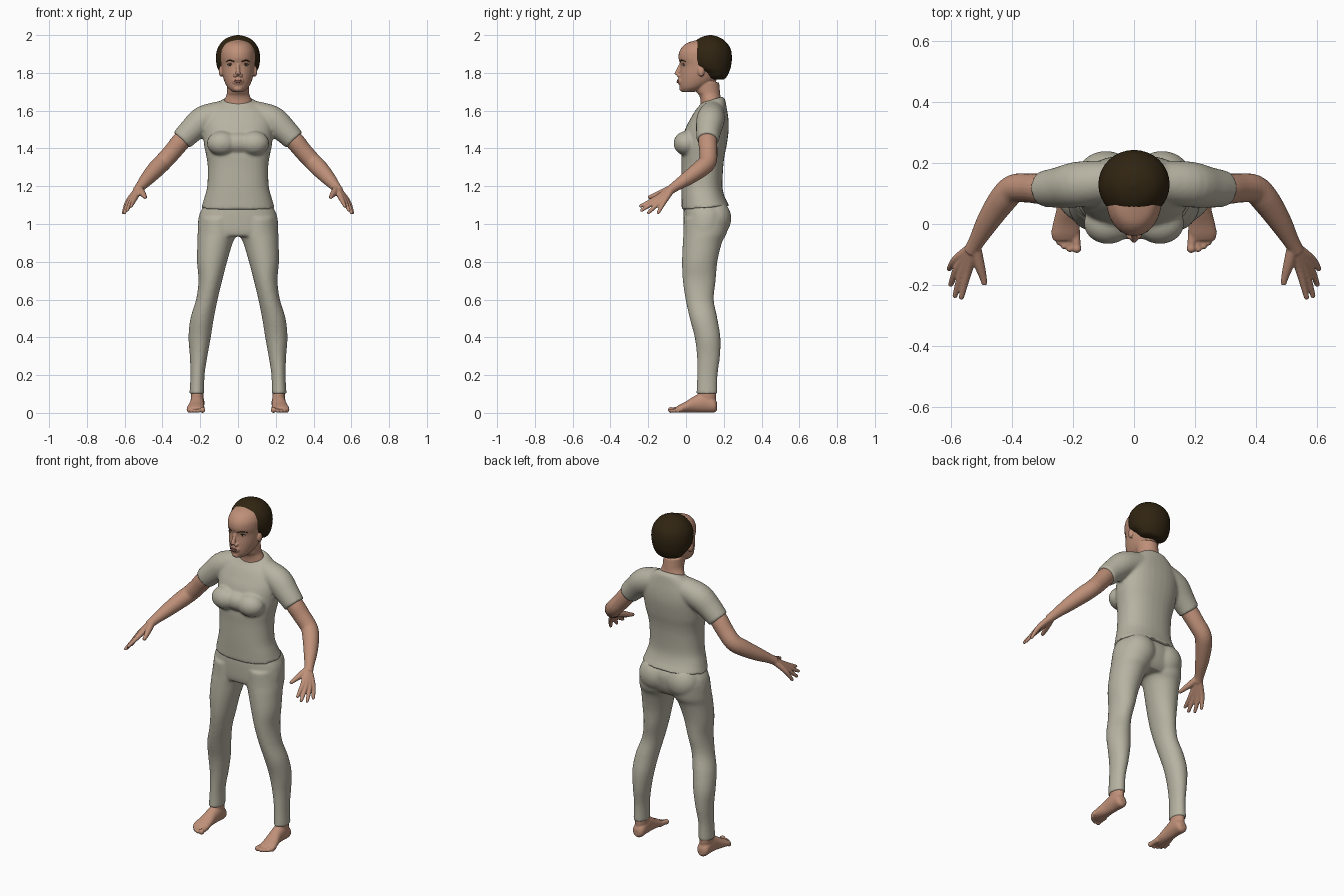
import bpy, bmesh, math
from mathutils import Vector, Matrix

if "Cube" in bpy.data.objects:
    bpy.data.objects.remove(bpy.data.objects["Cube"], do_unlink=True)

X_AXIS, Y_AXIS, Z_AXIS = Vector((1, 0, 0)), Vector((0, 1, 0)), Vector((0, 0, 1))
SIDES = (("left", 1), ("right", -1))


def material(name, colour):
    mat = bpy.data.materials.new(name)
    mat.use_nodes = True
    rgba = (*colour, 1)
    mat.diffuse_color = rgba
    shader = mat.node_tree.nodes["Principled BSDF"]
    shader.inputs["Base Color"].default_value = rgba
    shader.inputs["Roughness"].default_value = 0.8
    return mat


cloth = material("grey cloth", (0.47, 0.45, 0.36))
skin = material("skin", (0.52, 0.28, 0.19))
hair_brown = material("dark brown hair", (0.03, 0.018, 0.006))
lip_red = material("lips", (0.33, 0.14, 0.11))
eye_white = material("eye white", (0.62, 0.56, 0.5))


def smooth_rows(rows, steps):
    """Catmull-Rom interpolation of every column of the rows."""
    out = []
    for i in range(len(rows) - 1):
        p0, p1 = rows[max(i - 1, 0)], rows[i]
        p2, p3 = rows[i + 1], rows[min(i + 2, len(rows) - 1)]
        for k in range(steps):
            t = k / steps
            out.append([b + t / 2 * (c - a + t * (2 * a - 5 * b + 4 * c - d + t * (3 * (b - c) + d - a)))
                        for a, b, c, d in zip(p0, p1, p2, p3)])
    return out + [list(rows[-1])]


def skin_rings(bm, rings):
    verts = [[bm.verts.new(p) for p in ring] for ring in rings]
    n = len(verts[0])
    for lower, upper in zip(verts, verts[1:]):
        for j in range(n):
            k = (j + 1) % n
            bm.faces.new((lower[j], lower[k], upper[k], upper[j]))
    bm.faces.new(verts[0][::-1])
    bm.faces.new(verts[-1])


def ring(centre, a, b, power=2.0, n=32):
    pts = []
    for j in range(n):
        u = math.tau * j / n
        c, s = math.cos(u), math.sin(u)
        pts.append(centre + a * math.copysign(abs(c) ** (2 / power), c)
                   + b * math.copysign(abs(s) ** (2 / power), s))
    return pts


def stack(bm, rows, side=1, power=2.0):
    """Level rings: height, x min, x max, front y, back y, tilt."""
    rings = []
    for z, x0, x1, y0, y1, tilt in smooth_rows(rows, 5):
        centre = Vector((side * (x0 + x1) / 2, (y0 + y1) / 2, z))
        rings.append(ring(centre, X_AXIS * (x1 - x0) / 2, Vector((0, 1, tilt)) * (y1 - y0) / 2, power))
    skin_rings(bm, rings)


def symmetric(rows):
    """Half-width rows become full rows with tilt."""
    return [(r[0], -r[1], r[1], r[2], r[3], r[4] if len(r) > 4 else 0) for r in rows]


def limb(bm, rows, side=1, n=20):
    """Round tube along a path: x, y, z, radius."""
    rows = smooth_rows(rows, 4)
    pts = [Vector((side * r[0], r[1], r[2])) for r in rows]
    rings = []
    for i, p in enumerate(pts):
        t = (pts[min(i + 1, len(pts) - 1)] - pts[max(i - 1, 0)]).normalized()
        a = t.cross(Z_AXIS).normalized()
        rings.append(ring(p, a * rows[i][3], t.cross(a) * rows[i][3], n=n))
    skin_rings(bm, rings)


def blob(bm, centre, radii, side=1):
    place = Matrix.Translation((side * centre[0], centre[1], centre[2]))
    bmesh.ops.create_uvsphere(bm, u_segments=24, v_segments=16, radius=1,
                              matrix=place @ Matrix.Diagonal((*radii, 1)))


def finish(name, bm, mat, voxel=None, relax=5):
    """Make the object; overlapping volumes fuse into one soft surface."""
    bmesh.ops.recalc_face_normals(bm, faces=bm.faces[:])
    mesh = bpy.data.meshes.new(name)
    for f in bm.faces:
        f.smooth = True
    bm.to_mesh(mesh)
    bm.free()
    mesh.materials.append(mat)
    obj = bpy.data.objects.new(name, mesh)
    bpy.context.collection.objects.link(obj)
    if voxel:
        fuse = obj.modifiers.new("fuse", 'REMESH')
        fuse.mode = 'VOXEL'
        fuse.voxel_size = voxel
        fuse.use_smooth_shade = True
        soft = obj.modifiers.new("soften", 'SMOOTH')
        soft.factor = 0.5
        soft.iterations = relax
    return obj


# Shirt: torso, bust and short sleeves
bm = bmesh.new()
stack(bm, symmetric([
    (1.085, .195, -.023, .23, .08), (1.14, .178, -.024, .205, .04), (1.2, .163, -.025, .193),
    (1.3, .16, -.024, .197), (1.36, .168, -.025, .204), (1.42, .18, -.02, .216),
    (1.5, .185, -.005, .226), (1.56, .18, .025, .224), (1.61, .15, .05, .215, .1),
    (1.645, .1, .072, .206, .25), (1.658, .08, .08, .192, .3)]), power=2.3)
blob(bm, (0, 0, 1.43), (.1, .052, .055))
for _, s in SIDES:
    blob(bm, (.085, .002, 1.427), (.08, .068, .065), s)
    limb(bm, [(.08, .14, 1.585, .068), (.18, .13, 1.552, .075),
              (.245, .12, 1.497, .067), (.298, .115, 1.444, .059)], s, 28)
finish("shirt", bm, cloth, .008, 6)

# Trousers: hips, buttocks and legs
bm = bmesh.new()
stack(bm, symmetric([
    (.935, .2, -.005, .185), (.96, .212, -.012, .205), (1.0, .213, -.014, .22),
    (1.05, .205, -.014, .225), (1.085, .188, -.012, .215), (1.12, .165, -.008, .19)]), power=2.3)
for _, s in SIDES:
    blob(bm, (.092, .15, 1.03), (.098, .09, .1), s)
    stack(bm, [
        (1.03, 0, .205, -.012, .23, 0), (.95, .004, .214, -.014, .215, 0),
        (.9, .028, .215, -.017, .19, 0), (.8, .058, .217, -.021, .166, 0),
        (.7, .084, .209, -.017, .157, 0), (.6, .108, .222, -.002, .147, 0),
        (.5, .128, .252, .02, .166, 0), (.4, .144, .262, .046, .182, 0),
        (.3, .162, .255, .058, .18, 0), (.2, .177, .252, .059, .167, 0),
        (.1, .178, .257, .055, .167, 0)], s)
finish("trousers", bm, cloth, .008, 5)

# Arms with palms and fingers
WRIST = (.522, -.072, 1.19, .02)
FINGERS = [((.545, -.155, 1.138), (.566, -.24, 1.095)), ((.562, -.155, 1.125), (.587, -.235, 1.073)),
           ((.576, -.14, 1.117), (.601, -.198, 1.06)), ((.583, -.116, 1.118), (.606, -.147, 1.06))]
for label, s in SIDES:
    bm = bmesh.new()
    limb(bm, [(.25, .117, 1.49, .045), (.3, .115, 1.44, .05), (.345, .118, 1.385, .048),
              (.395, .115, 1.33, .047), (.432, .078, 1.293, .046), (.478, .01, 1.243, .038),
              (.515, -.055, 1.2, .027), (.535, -.09, 1.175, .024)], s)
    for knuckle, tip in FINGERS:
        limb(bm, [WRIST, (*knuckle, .0145), (*tip, .009)], s, 12)
        blob(bm, tip, (.009, .009, .009), s)
    limb(bm, [WRIST, (.508, -.13, 1.165, .018), (.495, -.175, 1.148, .0125),
              (.49, -.2, 1.14, .009)], s, 12)
    finish(label + "_arm", bm, skin, .004, 4)

# Feet with toes
TOES = [(.188, -.08, .0155), (.211, -.081, .0115), (.229, -.072, .011), (.245, -.06, .0105), (.259, -.043, .01)]
for label, s in SIDES:
    bm = bmesh.new()
    sole = [(.215, .165, .034, .014, .018), (.215, .15, .04, .034, .038), (.215, .1, .055, .037, .053),
            (.217, .05, .047, .037, .045), (.222, 0, .031, .044, .03), (.225, -.035, .022, .046, .021),
            (.225, -.055, .016, .038, .014)]
    skin_rings(bm, [ring(Vector((s * x, y, z)), X_AXIS * a, Z_AXIS * b)
                    for x, y, z, a, b in smooth_rows(sole, 4)])
    stack(bm, [(.04, .183, .247, .06, .155, 0), (.1, .182, .25, .063, .16, 0), (.15, .184, .247, .066, .156, 0)], s)
    for x, y, r in TOES:
        limb(bm, [(x + .004, -.02, .02, r), (x, y, r, r * .85)], s, 12)
        blob(bm, (x, y, r), (r, r, r), s)
    finish(label + "_foot", bm, skin, .004, 3)

# Head, face, ears and neck
bm = bmesh.new()
stack(bm, symmetric([
    (1.7, .03, -.02, .05), (1.72, .053, -.032, .1), (1.75, .07, -.036, .15), (1.79, .082, -.034, .18),
    (1.84, .089, -.03, .2), (1.88, .091, -.04, .2), (1.92, .088, -.032, .2),
    (1.955, .067, 0, .18), (1.975, .03, .06, .15)]))
stack(bm, symmetric([
    (1.59, .08, .075, .19), (1.65, .074, .077, .187), (1.68, .062, .07, .182),
    (1.7, .058, .055, .18), (1.75, .058, .04, .175)]))
limb(bm, [(0, -.028, 1.845, .008), (0, -.043, 1.81, .011), (0, -.049, 1.79, .014)])
blob(bm, (0, -.026, 1.757), (.032, .019, .024))
blob(bm, (0, -.015, 1.717), (.026, .021, .018))
for _, s in SIDES:
    blob(bm, (.014, -.038, 1.786), (.011, .012, .009), s)
    blob(bm, (.09, .08, 1.808), (.012, .018, .028), s)
finish("head", bm, skin, .004, 3)

# Short rounded hair
bm = bmesh.new()
stack(bm, symmetric([
    (1.766, .045, .125, .2), (1.776, .075, .108, .213), (1.8, .094, .083, .226), (1.83, .11, .035, .237),
    (1.88, .117, .017, .243), (1.93, .108, .022, .235), (1.97, .08, .052, .205),
    (1.99, .047, .084, .172), (2.0, .008, .122, .136)]))
finish("hair", bm, hair_brown)

# Lips
bm = bmesh.new()
for z, r in ((1.761, .0045), (1.753, .0055)):
    limb(bm, [(-.024, -.036, 1.757, .001), (-.01, -.043, z, r), (.01, -.043, z, r), (.024, -.036, 1.757, .001)], n=10)
finish("lips", bm, lip_red)

# Eyes, lashes and brows
for label, s in SIDES:
    bm = bmesh.new()
    blob(bm, (.041, -.006, 1.842), (.015, .0125, .006), s)
    finish(label + "_eye", bm, eye_white)
    bm = bmesh.new()
    blob(bm, (.041, -.011, 1.842), (.0058, .009, .0058), s)
    finish(label + "_iris", bm, hair_brown)
    bm = bmesh.new()
    limb(bm, [(.026, -.022, 1.843, .0015), (.041, -.0185, 1.849, .0025), (.057, -.005, 1.843, .0015)], s, 8)
    finish(label + "_lashes", bm, hair_brown)
    bm = bmesh.new()
    limb(bm, [(.02, -.031, 1.86, .003), (.042, -.022, 1.867, .004), (.063, -.002, 1.86, .002)], s, 8)
    finish(label + "_brow", bm, hair_brown)
